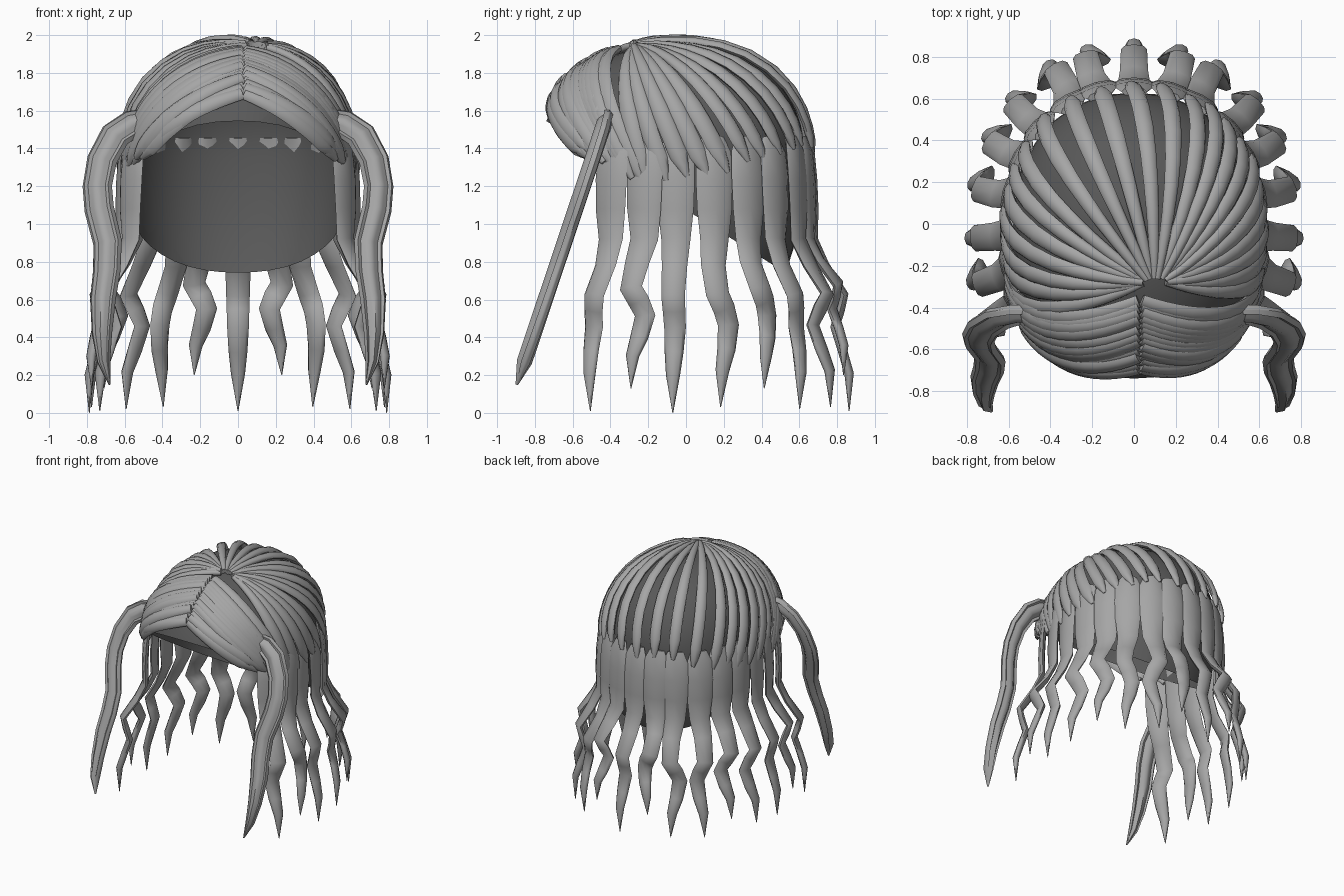
import bpy, bmesh, math, random
from mathutils import Vector

random.seed(4)
cube = bpy.data.objects.get("Cube")
if cube:
    bpy.data.objects.remove(cube)


def material(name, value):
    mat = bpy.data.materials.new(name)
    mat.use_nodes = True
    color = (value, value, value, 1)
    mat.diffuse_color = color
    mat.node_tree.nodes["Principled BSDF"].inputs["Base Color"].default_value = color
    return mat


hair = material("hair grey", 0.38)
scalp = material("scalp dark grey", 0.1)
CENTER = Vector((0, -0.03, 1.35))


def on_head(d, scale=1.0):
    """Point of the rounded head surface in direction d from its centre."""
    size = (0.61, 0.685 if d.y > 0 else 0.77, 0.625 if d.z > 0 else 1.08)
    p = 2.2
    norm = sum(abs(c / s) ** p for c, s in zip(d, size)) ** (1 / p)
    return CENTER + d * (scale / norm)


def finish(bm, name, mat, angle=60):
    bmesh.ops.recalc_face_normals(bm, faces=bm.faces)
    mesh = bpy.data.meshes.new(name)
    bm.to_mesh(mesh)
    bm.free()
    obj = bpy.data.objects.new(name, mesh)
    bpy.context.collection.objects.link(obj)
    mesh.materials.append(mat)
    bpy.ops.object.select_all(action="DESELECT")
    obj.select_set(True)
    bpy.context.view_layer.objects.active = obj
    bpy.ops.object.shade_smooth_by_angle(angle=math.radians(angle))


def ribbon(bm, path, outs, widths, thick, ring=8, flutes=0):
    """Sweep a lens-shaped section along path, its flat side facing outs."""
    rows = []
    for i, p in enumerate(path):
        along = (path[min(i + 1, len(path) - 1)] - path[max(i - 1, 0)]).normalized()
        side = along.cross(outs[i]).normalized()
        up = side.cross(along)
        row = []
        for k in range(ring):
            a = math.tau * k / ring
            u, v = math.cos(a), math.sin(a)
            v *= 1 + 0.4 * math.cos(flutes * math.pi * u) if flutes else 1
            h = min(thick, widths[i])
            row.append(bm.verts.new(p + side * u * widths[i] / 2 + up * v * h / 2))
        rows.append(row)
    for a, b in zip(rows, rows[1:]):
        for k in range(ring):
            n = (k + 1) % ring
            bm.faces.new((a[k], a[n], b[n], b[k]))
    bm.faces.new(rows[0])
    bm.faces.new(rows[-1])


def head_strand(bm, start, end, width, root, steps=12):
    """Strand lying on the head between two points."""
    d0, d1 = (start - CENTER).normalized(), (end - CENTER).normalized()
    path, outs, widths = [], [], []
    lift = random.uniform(0.985, 1.01)
    for i in range(steps + 1):
        t = i / steps
        d = d0.lerp(d1, t).normalized()
        path.append(on_head(d, lift + 0.02 * t))
        outs.append(d)
        grow = root + (1 - root) * min(1, t * 1.7)
        widths.append(width * grow * (1 if t < 0.85 else 1 - (t - 0.85) * 4.5))
    ribbon(bm, path, outs, widths, 0.045)


# Scalp cap, open below along a plane sloping down to the nape
bm = bmesh.new()
bmesh.ops.create_uvsphere(bm, u_segments=40, v_segments=24, radius=1)
for v in bm.verts:
    v.co = on_head(v.co.normalized(), 0.96)
bmesh.ops.bisect_plane(bm, geom=bm.verts[:] + bm.edges[:] + bm.faces[:],
                       plane_co=(0, -0.7, 1.52), plane_no=(0, 0.635, 1), clear_inner=True)
finish(bm, "scalp_cap", scalp)

# Crown strands fanning back from the whorl, sparser at the rear
bm = bmesh.new()
whorl = Vector((0.1, -0.28, 1.95))
azimuths, az = [], -108
while az <= 108:
    azimuths.append(az)
    az += 13 if -58 < az < 15 else 9
for az in azimuths:
    a = math.radians(az)
    rear = max(0, math.cos(a))
    drop = 1.23 + 0.16 * min(1, max(0, rear - 0.2) * 1.6) + random.uniform(-0.03, 0.03)
    end = Vector((0.62 * math.sin(a), 0.69 * math.cos(a) - 0.03, drop))
    start = whorl + Vector((0.06 * math.sin(a), 0.02 * math.cos(a), 0))
    head_strand(bm, start, end, 0.085 if rear > 0.45 else 0.095, 0.4)
finish(bm, "crown_strands", hair)

# Swept fringe on both sides of the centre parting
for label, s in (("left", 1), ("right", -1)):
    bm = bmesh.new()
    count = 14
    for i in range(count):
        t = i / (count - 1)
        start = Vector((0.03 + s * 0.008, -0.375 - 0.36 * t, 1.93 - 0.22 * t ** 1.5))
        end = Vector((s * (0.6 - 0.1 * t), -0.23 - 0.31 * t, 1.25 + 0.14 * t))
        end.z += random.uniform(-0.03, 0.03)
        head_strand(bm, start, end, 0.1, 0.7, 14)
    finish(bm, "fringe_" + label, hair)

# Wavy curls hanging round the sides and back: height, flare, sway, width
WAVE = [(1.46, 0.93, 0, 0.12), (1.38, 0.965, 0, 0.19), (1.24, 0.985, 0, 0.2),
        (1.08, 0.995, 0, 0.19), (0.92, 0.99, 0, 0.155), (0.78, 1.08, 0.02, 0.135),
        (0.62, 1.23, 0.02, 0.125), (0.54, 1.2, -0.02, 0.12), (0.45, 1.16, -0.05, 0.115),
        (0.32, 1.22, -0.03, 0.1), (0.2, 1.27, 0, 0.075), (0.0, 1.27, 0.01, 0.004)]
CURLS = [(0, 0.01, 0), (15, 0.2, 0.8), (28, 0.03, -1), (44, 0.02, 0.8), (59, 0.13, 1),
         (76, 0.03, 1), (95, 0.0, 0.1), (110, 0.13, 0.9), (125, 0.01, -0.5)]


def curl(bm, degrees, tip, sway, s):
    a = math.radians(degrees)
    around = Vector((s * math.cos(a), -math.sin(a), 0))
    out = Vector((s * math.sin(a), math.cos(a), 0))
    # squarer outline towards the face keeps the opening clear
    p = 3 if out.y < 0 else 2.15
    reach = (abs(out.x / 0.62) ** p + abs(out.y / 0.68) ** p) ** (-1 / p)
    path = []
    for z, flare, shift, _ in WAVE:
        height = z if z > 0.9 else tip + z * (0.9 - tip) / 0.9
        path.append(out * reach * flare + around * shift * sway + Vector((0, 0, height)))
    ribbon(bm, path, [out] * len(path), [w[3] for w in WAVE], 0.05)


bm = bmesh.new()
for degrees, tip, sway in CURLS:
    for s in ((1, -1) if degrees else (1,)):
        curl(bm, degrees, tip, sway, s)
finish(bm, "hanging_curls", hair, 75)

# Long fluted locks framing the face: x, height, width
LOCK = [(0.48, 1.55, 0.13), (0.56, 1.53, 0.16), (0.65, 1.47, 0.17), (0.72, 1.34, 0.165),
        (0.745, 1.2, 0.16), (0.735, 1.08, 0.16), (0.69, 0.9, 0.155), (0.695, 0.75, 0.15),
        (0.715, 0.6, 0.14), (0.72, 0.42, 0.11), (0.71, 0.27, 0.07), (0.68, 0.15, 0.01)]
for label, s in (("left", 1), ("right", -1)):
    bm = bmesh.new()
    path = [Vector((s * x, -0.41 - (1.6 - z) * 0.335, z)) for x, z, _ in LOCK]
    outs = [Vector((s * 0.25, -1, 0.3))] * len(path)
    ribbon(bm, path, outs, [w for _, _, w in LOCK], 0.06, 20, 5)
    finish(bm, "face_lock_" + label, hair)
